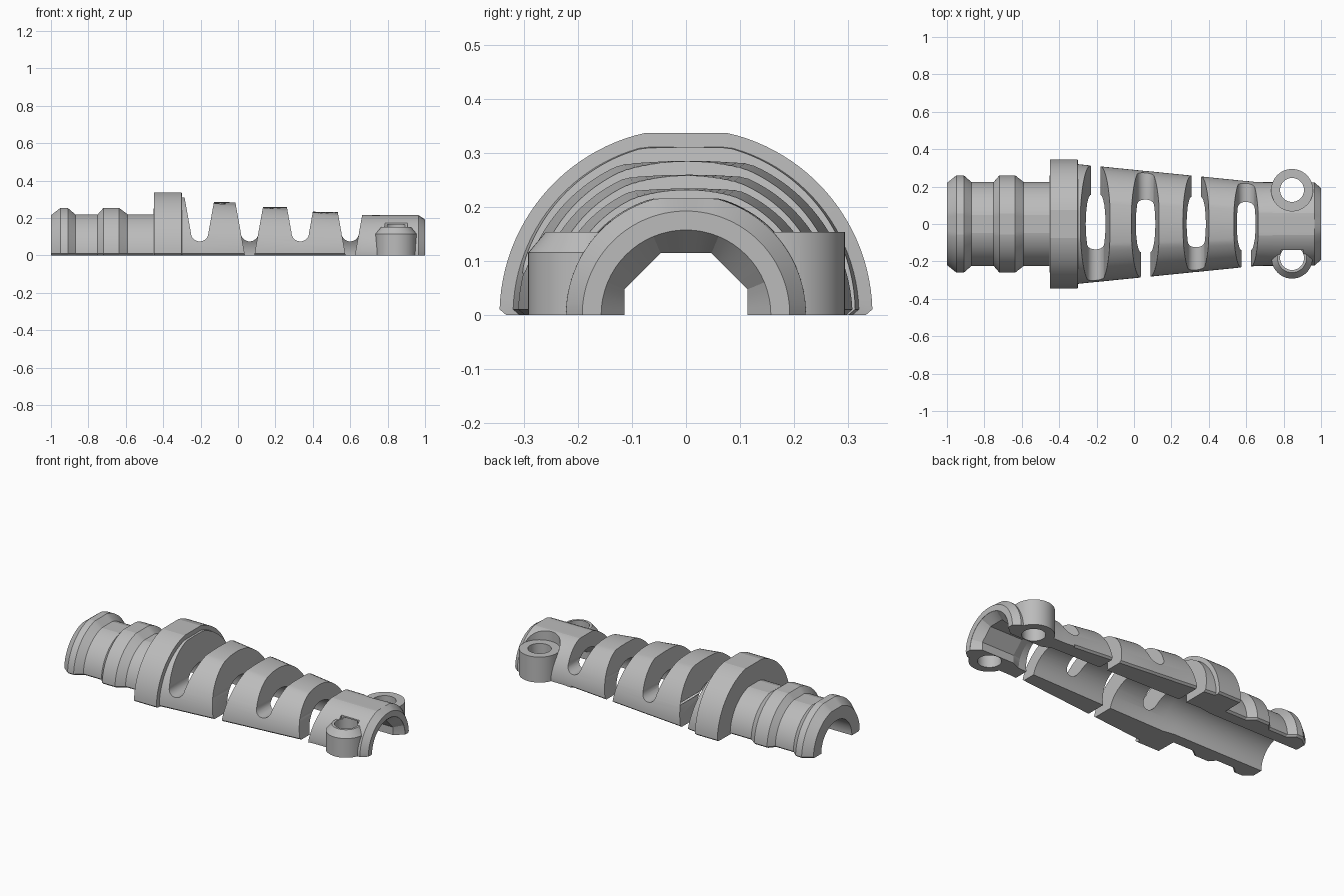
import bpy, bmesh, math
from mathutils import Matrix

cube = bpy.data.objects.get("Cube")
if cube:
    bpy.data.objects.remove(cube)

grey = bpy.data.materials.new("mid grey")
grey.use_nodes = True
colour = (0.5, 0.5, 0.5, 1)
grey.diffuse_color = colour
grey.node_tree.nodes["Principled BSDF"].inputs["Base Color"].default_value = colour


def make(name, bm):
    bmesh.ops.recalc_face_normals(bm, faces=bm.faces)
    mesh = bpy.data.meshes.new(name)
    bm.to_mesh(mesh)
    bm.free()
    mesh.materials.append(grey)
    obj = bpy.data.objects.new(name, mesh)
    bpy.context.scene.collection.objects.link(obj)
    return obj


def loft(name, rings):
    """Skin a row of closed point rings and cap both ends."""
    bm = bmesh.new()
    loops = [[bm.verts.new(p) for p in ring] for ring in rings]
    n = len(loops[0])
    for a, b in zip(loops, loops[1:]):
        for i in range(n):
            j = (i + 1) % n
            bm.faces.new((a[i], a[j], b[j], b[i]))
    bm.faces.new(loops[0])
    bm.faces.new(loops[-1])
    return make(name, bm)


def half_ring(x, r, flat, steps=56):
    """Half circle cut flat on top, with a small chamfer at the base."""
    chamfer = .012 if x < .6 else .001
    start = math.asin(0.01 / r)
    pts = [(x, r - chamfer, 0)]
    for i in range(steps + 1):
        a = start + (math.pi - 2 * start) * i / steps
        pts.append((x, r * math.cos(a), min(r * math.sin(a), flat)))
    return pts + [(x, chamfer - r, 0)]


def bore_ring(x, r, octagonal=False, steps=64):
    """Round bore section, or an octagon whose flats lie at distance r."""
    pts = []
    for i in range(steps):
        a = math.tau * i / steps
        off = (a + math.pi / 8) % (math.pi / 4) - math.pi / 8
        d = r / math.cos(off) if octagonal else r
        pts.append((x, d * math.cos(a), d * math.sin(a)))
    return pts


def cylinder(name, x, y, z0, z1, r0, r1=None):
    bm = bmesh.new()
    bmesh.ops.create_cone(bm, cap_ends=True, segments=48, radius1=r0,
                          radius2=r0 if r1 is None else r1, depth=z1 - z0,
                          matrix=Matrix.Translation((x, y, (z0 + z1) / 2)))
    return make(name, bm)


def prism(name, outline, y0, y1):
    return loft(name, [[(x, y, z) for x, z in outline] for y in (y0, y1)])


def combine(target, tool, operation="DIFFERENCE"):
    mod = target.modifiers.new(tool.name, "BOOLEAN")
    mod.object = tool
    mod.operation = operation
    mod.solver = "EXACT"
    bpy.context.view_layer.objects.active = target
    bpy.ops.object.modifier_apply(modifier=mod.name)
    bpy.data.objects.remove(tool)


SLOTS = (-.205, .062, .333, .6)

# Outer half shell: ribbed clamp end and flange
clamp = [(-1, .22), (-.95, .26), (-.91, .26), (-.87, .225), (-.75, .225),
         (-.72, .26), (-.635, .26), (-.59, .225), (-.451, .225), (-.449, .345),
         (-.301, .345)]
rings = [half_ring(x, r, .975 * r) for x, r in clamp]

# Tapered sleeve whose level top steps down at every slot
level = .31
rings.append(half_ring(-.299, .32, level))
for cx, next_level in zip(SLOTS, (.285, .26, .235, .215)):
    radius = .32 - .1 * (cx + .3)
    rings.append(half_ring(cx - .002, radius, level))
    level = next_level
    rings.append(half_ring(cx + .002, radius, level))
for x, r in ((.66, .224), (.965, .222), (1, .192)):
    rings.append(half_ring(x, r, level))
body = loft("strain_relief_half", rings)

# Screw lugs
LUG_X, LUG_Y, LUG_TOP = 0.845, 0.182, 0.153
combine(body, cylinder("lug_left", LUG_X, LUG_Y, 0, LUG_TOP, .112), "UNION")
combine(body, cylinder("lug_right", LUG_X, -LUG_Y, 0, .115, .11), "UNION")
combine(body, cylinder("lug_right_cone", LUG_X, -LUG_Y, .1149, LUG_TOP, .11, .078), "UNION")

# Cable bore with an octagonal neck between the lugs
bore = [(-1.1, .145), (-.4, .145), (-.33, .157), (.1, .15), (.68, .138)]
neck = [(.735, .114), (.95, .114)]
combine(body, loft("bore", [bore_ring(x, r) for x, r in bore]
                   + [bore_ring(x, r, True) for x, r in neck]
                   + [bore_ring(x, .157) for x in (.999, 1.1)]))

# Screw holes, the screw head seat and the clearance beside the body
for side in (1, -1):
    combine(body, cylinder("screw_hole", LUG_X, side * LUG_Y, -.1, .165, .064))
combine(body, cylinder("head_seat", LUG_X, LUG_Y, LUG_TOP, .4, .112))
seat = [(LUG_X + dx, z) for dx, z in ((-.06, LUG_TOP), (.06, LUG_TOP), (.06, .4), (-.06, .4))]
combine(body, prism("side_clearance", seat, -.4, -.14))


# Flexing slots: wedge with a rounded floor, open to the base on alternate sides
def half_width(z):
    return .025 + .18 * z


for i, cx in enumerate(SLOTS):
    side = 1 if i % 2 == 0 else -1
    w = half_width(.12)
    floor = [(cx - w * math.cos(a), .12 - .045 * math.sin(a))
             for a in (math.pi * k / 16 for k in range(17))]
    top = half_width(.4)
    combine(body, prism("slot", floor + [(cx + top, .4), (cx - top, .4)], -.5, .5))
    lo, hi = half_width(-.02), half_width(.13)
    gap = [(cx - lo, -.02), (cx + lo, -.02), (cx + hi, .13), (cx - hi, .13)]
    combine(body, prism("slot_gap", gap, 0, side * .5))

body.select_set(True)
bpy.context.view_layer.objects.active = body
bpy.ops.object.shade_smooth_by_angle(angle=math.radians(12))
